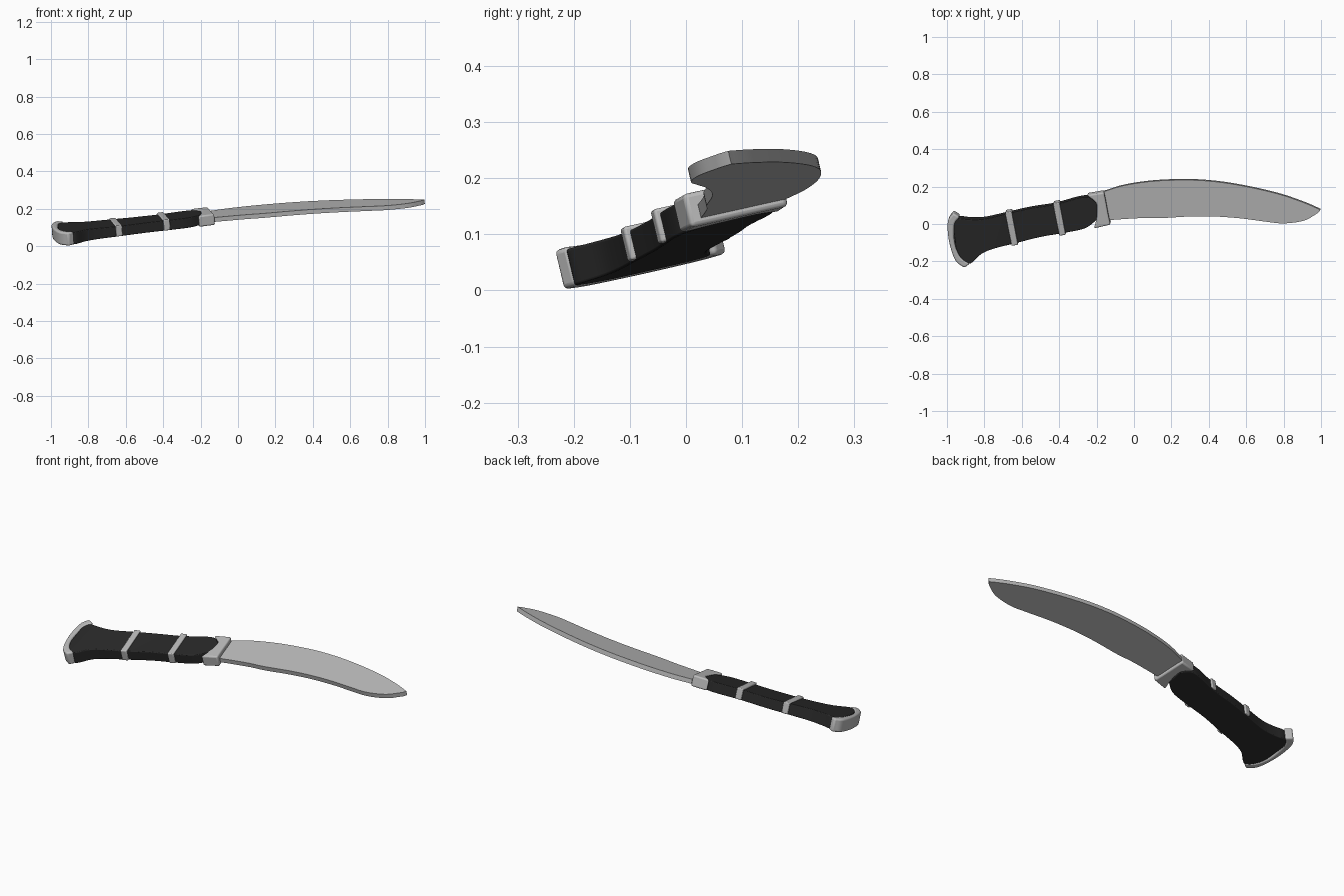
import bpy, bmesh, math
from mathutils import Vector

if "Cube" in bpy.data.objects:
    bpy.data.objects.remove(bpy.data.objects["Cube"])

SX, SY, Z0 = 0.0736, 0.237, 0.1195      # the whole knife rests on this tilted plane
N = Vector((-SX, -SY, 1)).normalized()


def material(name, c):
    m = bpy.data.materials.new(name)
    m.diffuse_color = (c, c, c, 1)
    m.use_nodes = True
    m.node_tree.nodes["Principled BSDF"].inputs["Base Color"].default_value = m.diffuse_color
    return m


STEEL = material("pale steel", 0.50)
GRIP = material("black grip", 0.022)


def smooth_curve(pts, n):
    """Catmull-Rom curve through the points, n samples."""
    p = [Vector(q) for q in pts]
    p = [2 * p[0] - p[1]] + p + [2 * p[-1] - p[-2]]
    out = []
    for k in range(n):
        u = k * (len(pts) - 1) / (n - 1)
        i = min(int(u), len(pts) - 2)
        t = u - i
        a, b, c, d = p[i:i + 4]
        out.append(0.5 * (2 * b + (c - a) * t + (2 * a - 5 * b + 4 * c - d) * t * t
                          + (3 * b - a - 3 * c + d) * t ** 3))
    return out


def slab(name, edge_a, edge_b, n, low, high, mat, bevel=0.0, flare=None):
    """Solid between two edge curves, from height low to high above the plane."""
    mid = (low + high) / 2
    bm = bmesh.new()

    def vert(q, h):
        base = Vector((q.x, q.y, Z0 + SX * q.x + SY * q.y + mid / N.z))
        return bm.verts.new(base + N * (h - mid))

    rings = []
    for a, b in zip(smooth_curve(edge_a, n), smooth_curve(edge_b, n)):
        top = high + (flare((a.x + b.x) / 2) if flare else 0)
        rings.append([vert(a, low), vert(b, low), vert(b, top), vert(a, top)])
    for r, s in zip(rings, rings[1:]):
        for i in range(4):
            j = (i + 1) % 4
            bm.faces.new((r[i], r[j], s[j], s[i]))
    bm.faces.new(rings[0])
    bm.faces.new(rings[-1])
    bmesh.ops.recalc_face_normals(bm, faces=bm.faces[:])
    me = bpy.data.meshes.new(name)
    bm.to_mesh(me)
    bm.free()
    me.materials.append(mat)
    ob = bpy.data.objects.new(name, me)
    bpy.context.collection.objects.link(ob)
    if bevel:
        mod = ob.modifiers.new("soft edges", 'BEVEL')
        mod.width, mod.segments = bevel, 3
        mod.limit_method, mod.angle_limit = 'ANGLE', math.radians(50)
    bpy.ops.object.select_all(action='DESELECT')
    ob.select_set(True)
    bpy.context.view_layer.objects.active = ob
    bpy.ops.object.shade_smooth_by_angle(angle=math.radians(40))
    return ob


# Blade: curved spine and swelling cutting edge, flat with full thickness
slab("blade",
     [(-.16, .176), (-.05, .209), (.11, .232), (.30, .238), (.46, .226), (.62, .199),
      (.78, .161), (.89, .124), (.95, .100), (.998, .078)],
     [(-.16, .022), (.03, .034), (.14, .034), (.30, .043), (.43, .043), (.57, .033),
      (.70, .016), (.80, .006), (.91, .021), (.985, .062)],
     46, 0.0127, 0.0370, STEEL)

# Grip: waisted body that thickens toward the pommel
slab("grip",
     [(-.965, .00), (-.94, .036), (-.877, .032), (-.797, .034), (-.68, .060), (-.556, .088),
      (-.42, .110), (-.29, .145), (-.235, .145), (-.195, .11)],
     [(-.950, -.12), (-.925, -.17), (-.877, -.205), (-.813, -.152), (-.743, -.124),
      (-.636, -.098), (-.50, -.064), (-.385, -.044), (-.262, -.018), (-.195, .03)],
     40, 0.001, 0.056, GRIP, 0.012,
     lambda x: 0.012 * max(0.0, min(1.0, (-x - 0.6) / 0.3)))

# Pommel: crescent cap around the end of the grip
slab("pommel",
     [(-.965, .066), (-.993, .02), (-.988, -.08), (-.955, -.185), (-.905, -.228)],
     [(-.930, .045), (-.958, .00), (-.956, -.10), (-.925, -.17), (-.875, -.205)],
     20, 0.0, 0.072, STEEL, 0.009)

# Guard: block with a hollow where the grip enters
slab("guard",
     [(-.160, .176), (-.150, .13), (-.142, .086), (-.133, .04), (-.124, .002)],
     [(-.252, .160), (-.203, .12), (-.195, .075), (-.200, .03), (-.212, -.018)],
     16, 0.0, 0.061, STEEL, 0.008)

# Bands: raised straps over the top and sides of the grip
for name, top, bottom in (
        ("rear_band", (-.670, .072), (-.635, -.108)),
        ("front_band", (-.414, .120), (-.380, -.054))):
    slab(name,
         [(top[0] - .017, top[1] - .003), (bottom[0] - .017, bottom[1] - .003)],
         [(top[0] + .017, top[1] + .003), (bottom[0] + .017, bottom[1] + .003)],
         2, 0.003, 0.064, STEEL, 0.005)
